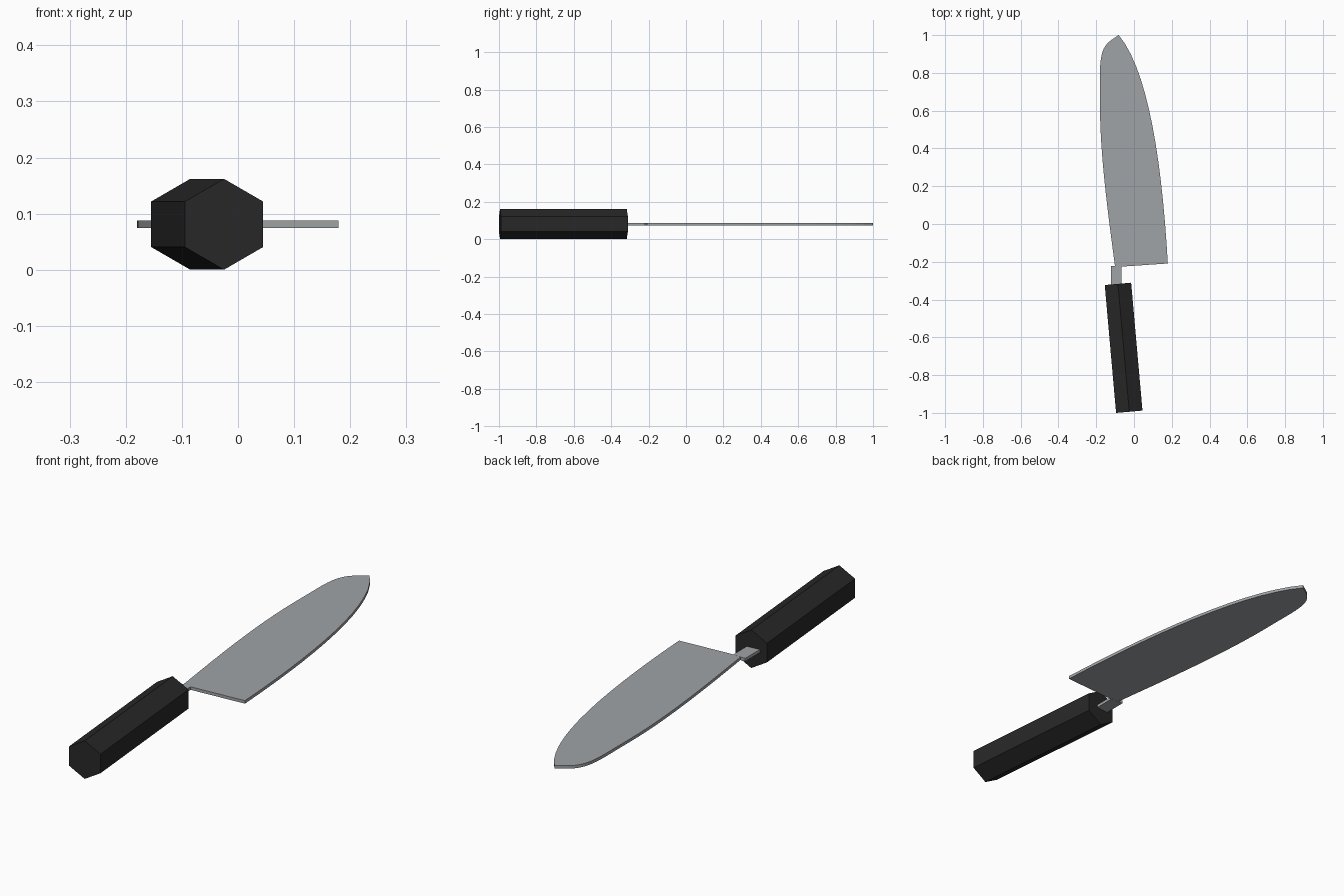
import bpy, bmesh, math
from mathutils import Vector, Matrix

if "Cube" in bpy.data.objects:
    bpy.data.objects.remove(bpy.data.objects["Cube"])

MID = 0.081      # height of the knife's centre plane
THICK = 0.0128   # blade thickness


def material(name, rgb):
    m = bpy.data.materials.new(name)
    m.diffuse_color = (*rgb, 1)
    m.use_nodes = True
    m.node_tree.nodes["Principled BSDF"].inputs["Base Color"].default_value = m.diffuse_color
    return m


steel = material("steel grey", (0.35, 0.37, 0.38))
black = material("handle black", (0.021, 0.021, 0.021))


def finish(bm, name, mat):
    bmesh.ops.recalc_face_normals(bm, faces=bm.faces)
    me = bpy.data.meshes.new(name)
    bm.to_mesh(me)
    bm.free()
    me.materials.append(mat)
    ob = bpy.data.objects.new(name, me)
    bpy.context.collection.objects.link(ob)
    return ob


def bezier(a, b, c, d, n=14):
    """Points on a cubic curve, without the last one."""
    a, b, c, d = map(Vector, (a, b, c, d))
    return [a * (1 - t) ** 3 + b * 3 * t * (1 - t) ** 2 + c * 3 * t * t * (1 - t) + d * t ** 3
            for t in (i / n for i in range(n))]


def plate(name, outline, thick, mat):
    bm = bmesh.new()
    face = bm.faces.new([bm.verts.new((p[0], p[1], MID - thick / 2)) for p in outline])
    top = bmesh.ops.extrude_face_region(bm, geom=[face])["geom"]
    bmesh.ops.translate(bm, vec=(0, 0, thick),
                        verts=[v for v in top if isinstance(v, bmesh.types.BMVert)])
    return finish(bm, name, mat)


# Blade: cutting edge, straight heel, spine, rounded nose
tip, heel, root = (-0.081, 1.0), (0.179, -0.209), (-0.10, -0.228)
outline = bezier(tip, (0.08, 0.81), (0.15, 0.3), heel)
outline += [Vector(heel)]
outline += bezier(root, (-0.13, 0.0), (-0.18, 0.35), (-0.18, 0.62))
outline += [Vector((-0.18, 0.62))]
outline += bezier((-0.18, 0.8), (-0.18, 0.95), (-0.14, 0.96), tip)
plate("blade", outline, THICK, steel)

# Tang between blade and handle
plate("tang", [(-0.123, -0.36), (-0.065, -0.36), (-0.065, -0.222), (-0.123, -0.222)],
      THICK + 0.0004, steel)

# Hexagonal handle, turned five degrees from the blade
start, end = Vector((-0.025, -0.994, MID)), Vector((-0.085, -0.317, MID))
axis = end - start
bm = bmesh.new()
bmesh.ops.create_cone(bm, cap_ends=True, segments=6, radius1=0.081, radius2=0.081,
                      depth=axis.length)
# ridge points up, prism axis lies along the handle direction
side = Vector((axis.y, -axis.x, 0)).normalized()
up = Vector((0, 0, 1))
rot = Matrix((side, up, -axis.normalized())).transposed().to_4x4()
bm.verts.ensure_lookup_table()
bm.transform(Matrix.Translation((start + end) / 2) @ rot)
finish(bm, "handle", black)
